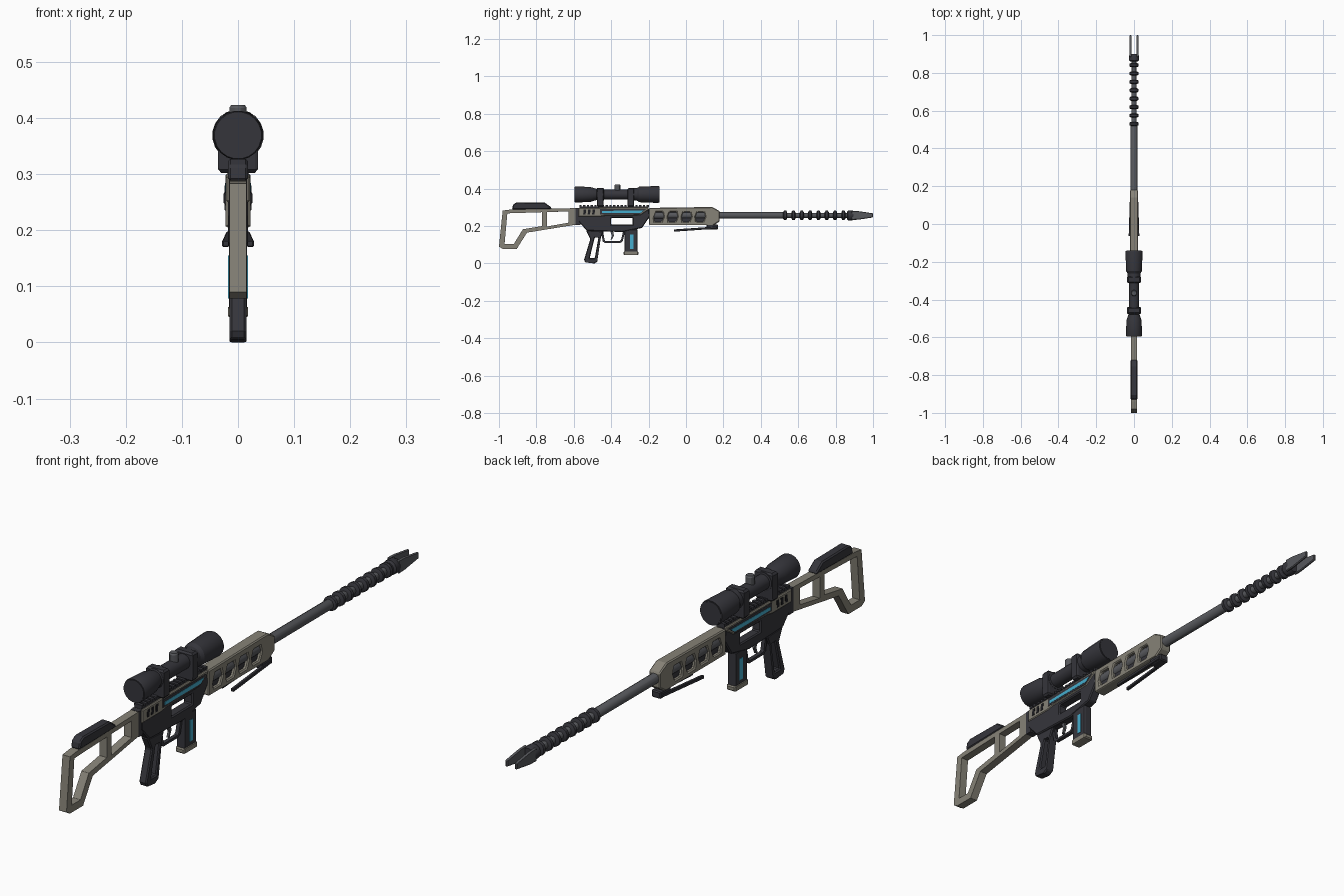
import bpy, bmesh, math
from mathutils import Matrix, Vector

if "Cube" in bpy.data.objects:
    bpy.data.objects.remove(bpy.data.objects["Cube"])

def mat(name, c):
    m = bpy.data.materials.new(name)
    m.diffuse_color = (*c, 1)
    m.use_nodes = True
    m.node_tree.nodes["Principled BSDF"].inputs["Base Color"].default_value = m.diffuse_color
    return m

TAN = mat("warm_grey", (0.24, 0.225, 0.185))
DARK = mat("charcoal", (0.036, 0.036, 0.044))
STEEL = mat("gunmetal", (0.095, 0.098, 0.108))
BLUE = mat("cyan_glow", (0.06, 0.42, 0.62))
BLACK = mat("black", (0.012, 0.012, 0.015))
# maps profile (a, b) to world (y, z) and the extrusion to x
SIDE = Matrix(((0, 0, 1, 0), (1, 0, 0, 0), (0, 1, 0, 0), (0, 0, 0, 1)))

def add(name, me, m, bevel=0):
    ob = bpy.data.objects.new(name, me)
    me.materials.clear()
    me.materials.append(m)
    bpy.context.collection.objects.link(ob)
    if bevel:
        b = ob.modifiers.new("edge", 'BEVEL')
        b.width, b.segments, b.limit_method = bevel, 1, 'ANGLE'
        b.angle_limit = math.radians(40)
    return ob

def plate(name, outline, half, m, holes=(), bevel=0, x=0):
    """Side profile with holes, extruded to +-half about x."""
    cu = bpy.data.curves.new(name, 'CURVE')
    cu.dimensions, cu.fill_mode, cu.extrude = '2D', 'BOTH', half
    for loop in (outline, *holes):
        s = cu.splines.new('POLY')
        s.points.add(len(loop) - 1)
        for p, (a, b) in zip(s.points, loop):
            p.co = (a, b, 0, 1)
        s.use_cyclic_u = True
    tmp = bpy.data.objects.new("tmp", cu)
    bpy.context.collection.objects.link(tmp)
    dg = bpy.context.evaluated_depsgraph_get()
    me = bpy.data.meshes.new_from_object(tmp.evaluated_get(dg))
    bpy.data.objects.remove(tmp)
    bm = bmesh.new()
    bm.from_mesh(me)
    bmesh.ops.remove_doubles(bm, verts=bm.verts, dist=1e-5)
    bmesh.ops.transform(bm, matrix=Matrix.Translation((x, 0, 0)) @ SIDE, verts=bm.verts)
    bmesh.ops.recalc_face_normals(bm, faces=bm.faces)
    for f in bm.faces:
        f.smooth = False
    bm.to_mesh(me)
    bm.free()
    return add(name, me, m, bevel)

def rect(y0, y1, z0, z1, slant=0):
    return [(y0, z0), (y1, z0), (y1 + slant, z1), (y0 + slant, z1)]

def box(name, x, y, z, m, bevel=0):
    return plate(name, rect(*y, *z), (x[1] - x[0]) / 2, m, (), bevel, (x[0] + x[1]) / 2)

def lathe(name, prof, z, m, n=16, axis='Y', y=0):
    """Revolve (position, radius) pairs around an axis."""
    bm = bmesh.new()
    rings = []
    for t, r in prof:
        ring = []
        for i in range(n):
            a = 2 * math.pi * (i + 0.5) / n
            c, s = r * math.cos(a), r * math.sin(a)
            ring.append(bm.verts.new((c, y + t, z + s) if axis == 'Y' else (c, y + s, t)))
        rings.append(ring)
    for a, b in zip(rings, rings[1:]):
        for i in range(n):
            bm.faces.new((a[i], a[(i + 1) % n], b[(i + 1) % n], b[i]))
    bm.faces.new(rings[0])
    bm.faces.new(rings[-1])
    bmesh.ops.recalc_face_normals(bm, faces=bm.faces)
    me = bpy.data.meshes.new(name)
    bm.to_mesh(me)
    bm.free()
    me.shade_smooth()
    me.set_sharp_from_angle(angle=math.radians(30))
    return add(name, me, m)

# Skeleton stock and cheek rest
plate("stock", [(-1, .09), (-.98, .283), (-.94, .288), (-.585, .296), (-.585, .208), (-.85, .165),
                (-.905, .078), (-.98, .078)], .015, TAN,
      [[(-.97, .105), (-.955, .268), (-.77, .274), (-.77, .2), (-.872, .183), (-.92, .105)],
       [(-.742, .198), (-.742, .275), (-.628, .278), (-.628, .218)]], .004)
plate("cheek_rest", [(-.93, .288), (-.925, .315), (-.905, .327), (-.755, .325), (-.72, .3), (-.72, .291)],
      .018, DARK, (), .005)
box("stock_collar", (-.016, .016), (-.59, -.565), (.205, .297), DARK)

# Receiver with through window, upper cover, slots and light strips
window = rect(-.4, -.285, .208, .244)
plate("receiver", [(-.575, .297), (-.2, .3), (-.195, .25), (-.235, .19), (-.34, .168), (-.53, .175), (-.575, .225)],
      .018, DARK, [window], .004)
plate("upper_cover", [(-.575, .25), (-.575, .297), (-.2, .3), (-.2, .288), (-.245, .258), (-.44, .255), (-.465, .25)],
      .021, TAN, (), .003)
for s in (-1, 1):
    for i in range(3):
        y = -.55 + i * .024
        plate("vent_slot", rect(y, y + .013, .262, .288, .003), .001, BLACK, (), 0, s * .0213)
    plate("light_surround", [(-.46, .262), (-.46, .292), (-.21, .292), (-.25, .262)], .001, DARK, (), 0, s * .0212)
    plate("light_strip", [(-.45, .269), (-.45, .281), (-.225, .284), (-.245, .269)], .001, BLUE, (), 0, s * .0222)
box("rail_base", (-.014, .014), (-.57, -.2), (.295, .304), DARK)
for i in range(19):
    box("rail_tooth", (-.016, .016), (-.57 + i * .02, -.558 + i * .02), (.303, .312), DARK)

# Pistol grip, trigger guard, trigger
plate("pistol_grip", [(-.535, .178), (-.44, .172), (-.455, .14), (-.475, .008), (-.49, 0), (-.54, .006), (-.545, .02),
                      (-.512, .13)], .015, DARK,
      [[(-.515, .028), (-.488, .028), (-.468, .14), (-.488, .14)]], .004)
plate("trigger_guard", [(-.455, .172), (-.445, .118), (-.435, .11), (-.35, .11), (-.338, .12), (-.325, .172)], .007, DARK,
      [[(-.443, .17), (-.435, .125), (-.43, .119), (-.354, .119), (-.347, .126), (-.337, .17)]])
plate("trigger", [(-.405, .172), (-.39, .172), (-.385, .15), (-.395, .128), (-.403, .128), (-.396, .148)], .004, STEEL)

# Magazine
box("magazine", (-.016, .016), (-.328, -.26), (.06, .185), DARK, .004)
box("magazine_base", (-.018, .018), (-.333, -.255), (.045, .064), TAN, .004)
for s in (-1, 1):
    box("magazine_light", (s * .0165 - .001, s * .0165 + .001), (-.299, -.281), (.078, .155), BLUE)

# Handguard with four openings around the barrel
slots = [[(y, .222), (y + .038, .222), (y + .05, .25), (y + .044, .276), (y + .006, .276), (y - .004, .25)]
         for y in (-.168, -.094, -.02, .054)]
plate("handguard", [(-.198, .205), (-.198, .297), (.14, .302), (.18, .28), (.18, .225), (.15, .205)], .022, TAN,
      slots, .006)
box("handguard_core", (-.01, .01), (-.19, .12), (.212, .292), DARK)

# Barrel, cooling rings and forked muzzle
BZ = .257
lathe("barrel", [(-.2, .019), (.52, .018), (.53, .014), (.86, .014)], BZ, STEEL, 12)
for i in range(8):
    y = .53 + i * .0445
    lathe("cooling_ring", [(y - .011, .017), (y - .006, .026), (y + .006, .026), (y + .011, .017)], BZ, DARK, 12)
lathe("muzzle_collar", [(.86, .02), (.866, .027), (.89, .027), (.9, .022)], BZ, DARK, 12)
for s in (-1, 1):
    plate("muzzle_prong", [(.885, .233), (.885, .281), (.92, .28), (1, .268), (1, .246), (.92, .234)], .005, STEEL,
          (), .003, s * .019)

# Folded bipod
box("bipod_mount", (-.018, .018), (.11, .172), (.182, .208), DARK, .004)
for s in (-1, 1):
    leg = box("bipod_leg", (-.006, .006), (-.23, 0), (-.006, .006), DARK, .002)
    leg.location = (s * .015, .165, .192)
    leg.rotation_euler = (math.radians(4), 0, s * math.radians(1.8))

# Scope with clamps and turret
SZ = .369
lathe("scope_body", [(-.593, .042), (-.588, .044), (-.51, .04), (-.478, .03), (-.475, .034), (-.44, .034), (-.439, .027),
                     (-.29, .027), (-.289, .034), (-.262, .034), (-.25, .042), (-.15, .046), (-.143, .044)], SZ, DARK, 20)
for y, r in ((-.594, .04), (-.142, .041)):
    lathe("scope_lens", [(y - .001, r), (y + .001, r)], SZ, DARK, 20)
for y in (-.475, -.312):
    box("scope_clamp", (-.036, .036), (y, y + .034), (.302, .404), DARK, .006)
lathe("turret", [(.38, .016), (.418, .016), (.423, .013)], 0, STEEL, 12, 'Z', -.366)
